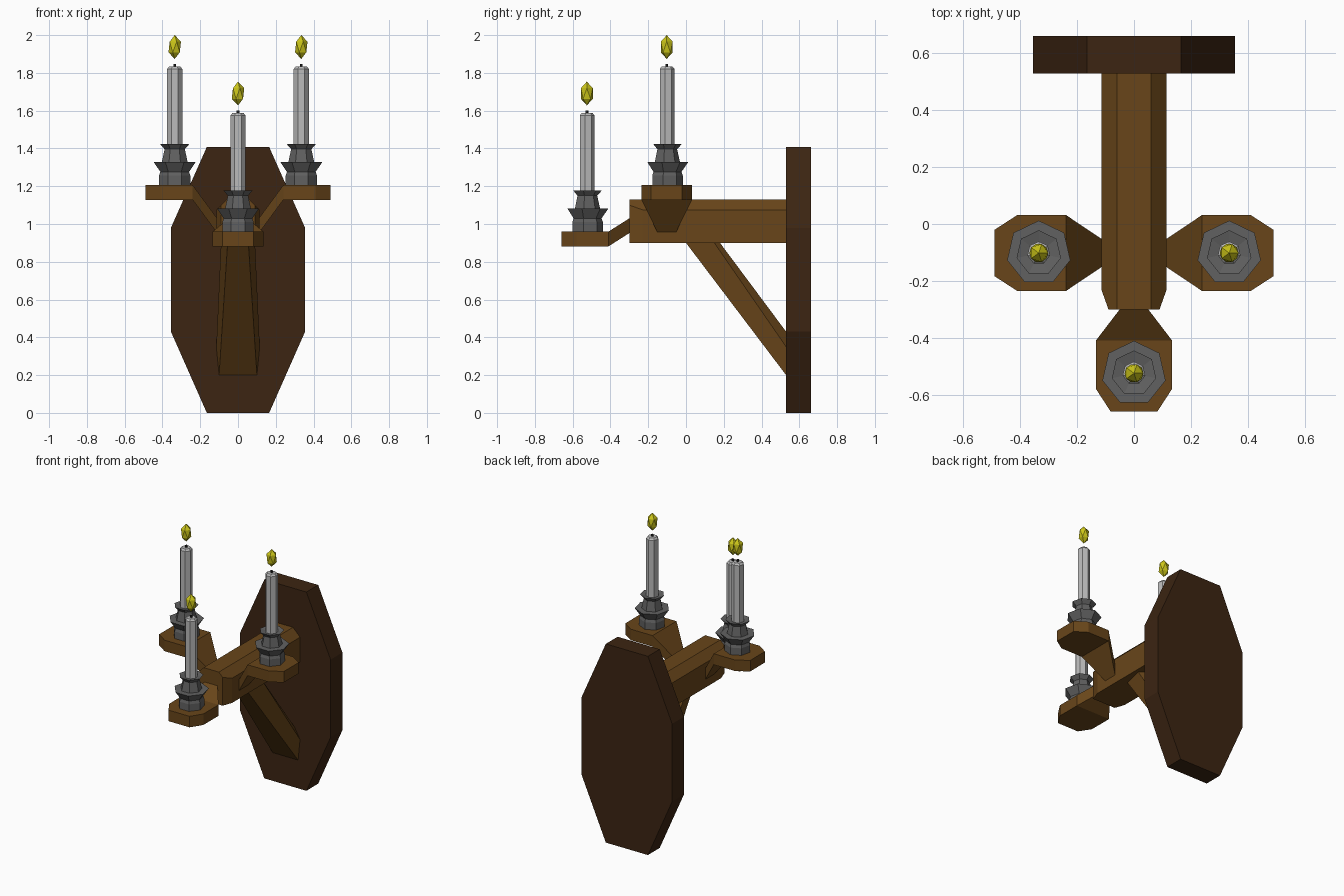
import bpy, bmesh, math
from mathutils import Vector, Matrix

if "Cube" in bpy.data.objects:
    bpy.data.objects.remove(bpy.data.objects["Cube"])


def material(name, rgb):
    m = bpy.data.materials.new(name)
    m.diffuse_color = (*rgb, 1)
    m.use_nodes = True
    m.node_tree.nodes["Principled BSDF"].inputs["Base Color"].default_value = m.diffuse_color
    return m


WOOD = material("oak", (0.14, 0.06, 0.01))
DARK = material("dark_wood", (0.045, 0.018, 0.006))
IRON = material("iron", (0.12, 0.12, 0.12))
WAX = material("wax", (0.5, 0.5, 0.5))
FLAME = material("flame", (0.6, 0.56, 0.01))
BLACK = material("wick", (0.02, 0.02, 0.02))


def loft(name, rings, mat):
    """Skin a list of equal-sized rings and cap both ends."""
    bm = bmesh.new()
    vs = [[bm.verts.new(p) for p in r] for r in rings]
    n = len(vs[0])
    for a, b in zip(vs, vs[1:]):
        for i in range(n):
            j = (i + 1) % n
            bm.faces.new((a[i], a[j], b[j], b[i]))
    bm.faces.new(vs[0])
    bm.faces.new(vs[-1])
    bmesh.ops.recalc_face_normals(bm, faces=bm.faces)
    me = bpy.data.meshes.new(name)
    bm.to_mesh(me)
    bm.free()
    me.materials.append(mat)
    ob = bpy.data.objects.new(name, me)
    bpy.context.collection.objects.link(ob)
    return ob


def turned(name, profile, centre, mat, sides=7):
    """Lathe a (radius, height) profile with one corner towards +y."""
    x, y, z = centre
    ang = [math.pi / 2 + 2 * math.pi * i / sides for i in range(sides)]
    return loft(name, [[(x + r * math.cos(a), y + r * math.sin(a), z + h)
                        for a in ang] for r, h in profile], mat)


# Wall plate: long octagon
half = [(0.165, 0), (0.355, 0.43), (0.355, 0.98), (0.165, 1.408)]
outline = half + [(-x, z) for x, z in reversed(half)]
loft("wall_plate", [[(x, y, z) for x, z in outline] for y in (0.53, 0.662)], DARK)


# Beam: chamfered top, tapered nose
def beam_ring(y, w, shoulder):
    h = [(w, 0.90), (w, shoulder), (0.06, 1.13)]
    return [(x, y, z) for x, z in h + [(-x, z) for x, z in reversed(h)]]


loft("beam", [beam_ring(-0.30, 0.09, 1.10), beam_ring(-0.23, 0.115, 1.075),
              beam_ring(0.53, 0.115, 1.075)], WOOD)


# Diagonal brace between beam underside and plate
def mirrored(pts):
    return pts + [(-x, y, z) for x, y, z in reversed(pts)]


loft("brace", [mirrored([(0.055, 0.0, 0.90), (0.09, 0.15, 0.90), (0.055, 0.18, 0.90)]),
               mirrored([(0.10, 0.53, 0.20), (0.115, 0.53, 0.35), (0.07, 0.53, 0.43)])], WOOD)


# Candle arms: narrow neck opening into a clipped tray
def arm(name, origin, angle, neck, root_top):
    rot = Matrix.Rotation(angle, 3, 'Z')
    rings = []
    for d, w, top in ((0, 0.05, root_top), (neck, 0.134, 0),
                      (neck + 0.17, 0.134, 0), (neck + 0.25, 0.082, 0)):
        rings.append([Vector(origin) + rot @ Vector((x, -d, z)) for x, z in
                      ((-w, top - 0.078), (w, top - 0.078), (w, top), (-w, top))])
    loft(name, rings, WOOD)


# Candle set: holder, candle, wick, flame
def candle(name, c):
    turned(name + "_holder", [(0.085, 0), (0.085, 0.05), (0.078, 0.07), (0.114, 0.122),
                              (0.07, 0.122), (0.055, 0.19), (0.08, 0.218), (0.04, 0.21)], c, IRON)
    turned(name + "_candle", [(0.041, 0.2), (0.041, 0.615), (0.03, 0.628)], c, WAX)
    turned(name + "_wick", [(0.008, 0.62), (0.008, 0.642)], c, BLACK, 5)
    bm = bmesh.new()
    bmesh.ops.create_icosphere(bm, subdivisions=1, radius=1)
    for v in bm.verts:
        v.co = Vector((v.co.x * 0.037, v.co.y * 0.037, v.co.z * 0.063)) + Vector(c) + Vector((0, 0, 0.731))
    me = bpy.data.meshes.new(name + "_flame")
    bm.to_mesh(me)
    bm.free()
    me.materials.append(FLAME)
    bpy.context.collection.objects.link(bpy.data.objects.new(name + "_flame", me))


arm("front_arm", (0, -0.30, 0.96), 0, 0.11, 0.07)
candle("front", (0, -0.525, 0.96))
for side, s in (("left", -1), ("right", 1)):
    arm(side + "_arm", (s * 0.115, -0.102, 1.206), s * math.pi / 2, 0.125, -0.17)
    candle(side, (s * 0.335, -0.102, 1.206))
